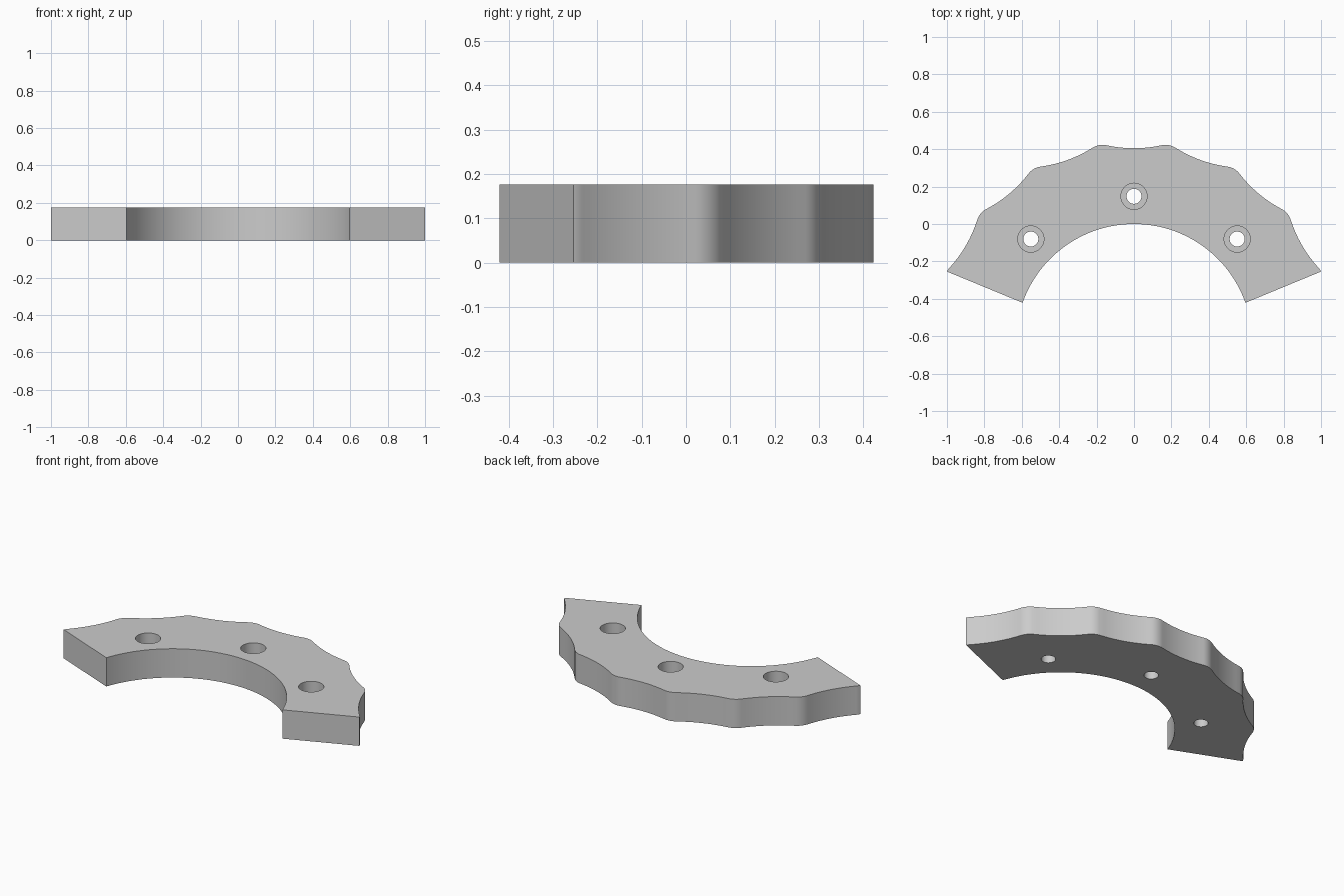
import bpy, bmesh
from math import sin, cos, radians, sqrt, atan2, degrees
from mathutils import Vector

if "Cube" in bpy.data.objects:
    bpy.data.objects.remove(bpy.data.objects["Cube"])

HEIGHT = 0.176
CY = -0.632                     # y of the common arc centre
R_IN, R_VALLEY, R_PEAK = 0.632, 1.037, 1.07
FILLET = 0.10                   # rounding of each outer crest
STEP = 20                       # degrees between crests
R_BOLT = 0.78

grey = bpy.data.materials.new("plain grey")
grey.diffuse_color = (0.6, 0.6, 0.6, 1)
grey.use_nodes = True
grey.node_tree.nodes["Principled BSDF"].inputs["Base Color"].default_value = grey.diffuse_color


def polar(r, deg):
    """Point at an angle measured clockwise from +y about the arc centre."""
    a = radians(deg)
    return Vector((r * sin(a), CY + r * cos(a)))


def arc(centre, r, a0, a1, n):
    return [centre + r * Vector((sin(radians(a0 + (a1 - a0) * i / n)),
                                 cos(radians(a0 + (a1 - a0) * i / n))))
            for i in range(n + 1)]


# Large concave radius that runs tangent into the crest fillet
crest = Vector((0, CY)) + (R_PEAK - FILLET) * Vector((sin(radians(10)), cos(radians(10))))
h = CY + R_VALLEY - crest.y
scoop = (crest.x ** 2 + h * h - FILLET ** 2) / (2 * (FILLET - h))
tilt = degrees(atan2(crest.x, h + scoop))

# Right half of the scalloped outer edge, from the middle to the end face
outer = arc(Vector((0, CY + R_VALLEY + scoop)), scoop, 180, 180 - tilt, 8)
for k in range(4):
    mid = 10 + STEP * k
    c = polar(R_PEAK - FILLET, mid)
    last = k == 3
    stop = 62.6 if last else mid + 10 + tilt
    outer += arc(c, FILLET, mid - 10 - tilt, stop, 8)[0 if k == 3 else 1:]
    if not last:
        v = polar(R_VALLEY + scoop, mid + 10)
        base = 180 + mid + 10
        outer += arc(v, scoop, base + tilt, base - tilt, 14)[1:-1]

# Right half of the inner edge, from the end face back to the middle
end_angle = degrees(atan2(0.595, -0.4215 - CY))
inner = arc(Vector((0, CY)), R_IN, end_angle, 0, 28)
half = outer + inner
left = [Vector((-p.x, p.y)) for p in reversed(half)][1:-1]
outline = outer + inner + [Vector((-p.x, p.y)) for p in inner[-2::-1]] \
    + [Vector((-p.x, p.y)) for p in outer[:0:-1]]

# Plate
bm = bmesh.new()
face = bm.faces.new([bm.verts.new((p.x, p.y, 0)) for p in outline])
ext = bmesh.ops.extrude_face_region(bm, geom=[face])
bmesh.ops.translate(bm, vec=(0, 0, HEIGHT),
                    verts=[g for g in ext["geom"] if isinstance(g, bmesh.types.BMVert)])
bmesh.ops.remove_doubles(bm, verts=bm.verts, dist=1e-5)
bmesh.ops.recalc_face_normals(bm, faces=bm.faces)
mesh = bpy.data.meshes.new("scalloped_plate")
bm.to_mesh(mesh)
bm.free()
mesh.materials.append(grey)
plate = bpy.data.objects.new("scalloped_plate", mesh)
bpy.context.collection.objects.link(plate)


def cut_hole(p, r, z0, z1):
    bpy.ops.mesh.primitive_cylinder_add(vertices=48, radius=r, depth=z1 - z0,
                                        location=(p.x, p.y, (z0 + z1) / 2))
    cutter = bpy.context.object
    cutter.hide_render = True
    mod = plate.modifiers.new("hole", 'BOOLEAN')
    mod.operation, mod.solver, mod.object = 'DIFFERENCE', 'EXACT', cutter
    bpy.context.view_layer.objects.active = plate
    bpy.ops.object.modifier_apply(modifier=mod.name)
    bpy.data.objects.remove(cutter)


# Counterbored bolt holes
for deg in (-45, 0, 45):
    p = polar(R_BOLT, deg)
    cut_hole(p, 0.04, -0.1, HEIGHT + 0.1)
    cut_hole(p, 0.07, HEIGHT - 0.09, HEIGHT + 0.1)

bpy.ops.object.select_all(action='DESELECT')
plate.select_set(True)
bpy.context.view_layer.objects.active = plate
bpy.ops.object.shade_smooth_by_angle(angle=radians(30))
